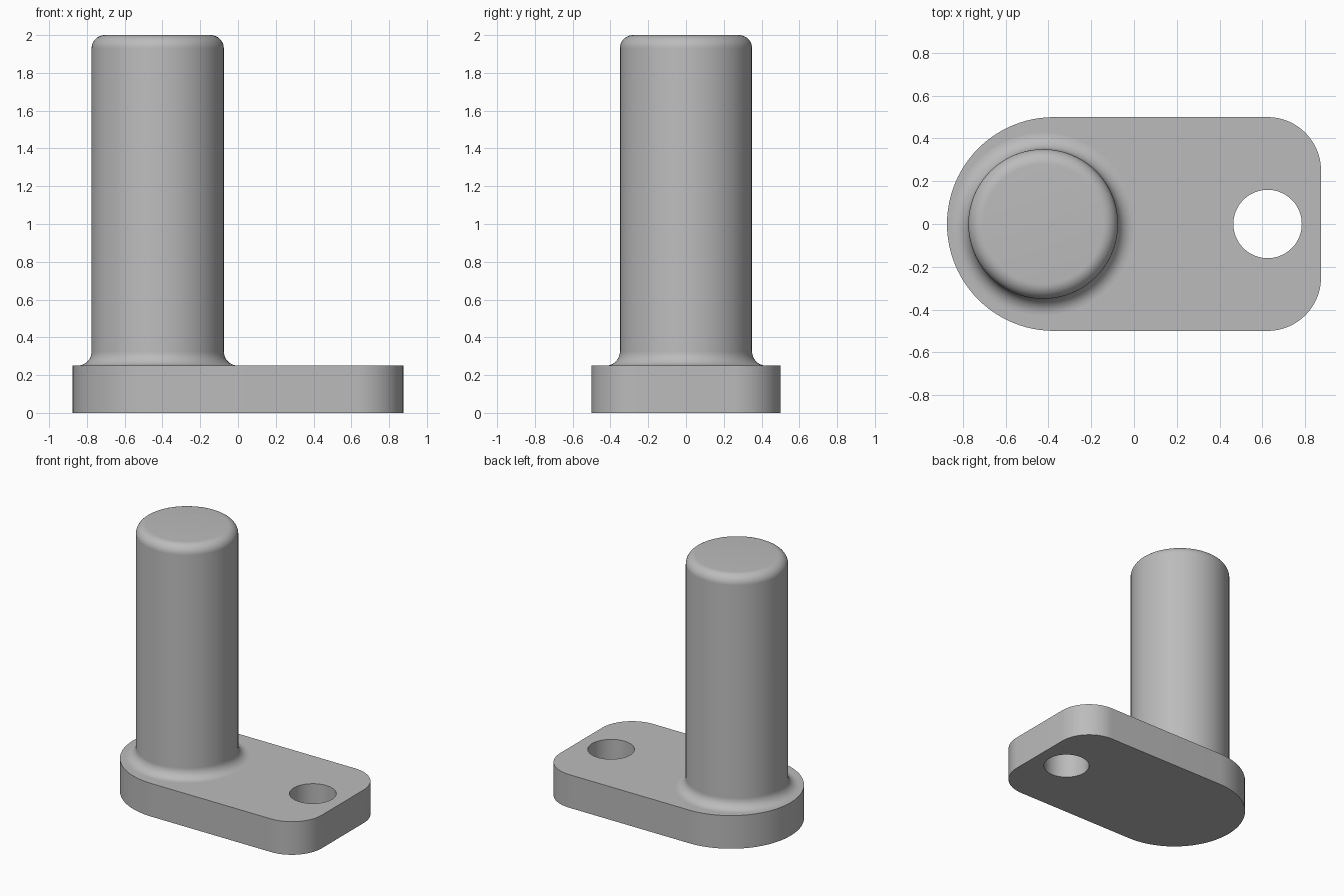
import bpy, bmesh
from math import sin, cos, pi, radians
from mathutils import Vector

cube = bpy.data.objects.get("Cube")
if cube:
    bpy.data.objects.remove(cube, do_unlink=True)

steel = bpy.data.materials.new("grey steel")
steel.use_nodes = True
GREY = (0.5, 0.5, 0.5, 1)
steel.diffuse_color = GREY
steel.node_tree.nodes["Principled BSDF"].inputs["Base Color"].default_value = GREY

PLATE_TOP = 0.25
PIN_X, PIN_R, PIN_TOP = -0.425, 0.35, 2.0
FILLET, ROUND = 0.075, 0.07


def arc(cx, cy, r, start, end, steps):
    """Points along an arc, angles in degrees."""
    angles = [radians(start + (end - start) * i / steps) for i in range(steps + 1)]
    return [(cx + r * cos(a), cy + r * sin(a)) for a in angles]


def finish(bm, name):
    """Turn the bmesh into a smooth-shaded object with sharp edges kept."""
    bmesh.ops.recalc_face_normals(bm, faces=bm.faces)
    mesh = bpy.data.meshes.new(name)
    bm.to_mesh(mesh)
    bm.free()
    mesh.materials.append(steel)
    obj = bpy.data.objects.new(name, mesh)
    bpy.context.collection.objects.link(obj)
    bpy.ops.object.select_all(action='DESELECT')
    obj.select_set(True)
    bpy.context.view_layer.objects.active = obj
    bpy.ops.object.shade_smooth_by_angle(angle=radians(30))
    return obj


# Base plate: half-round at one end, rounded corners and a hole at the other
bm = bmesh.new()
outline = (arc(-0.375, 0, 0.5, 90, 270, 48)
           + arc(0.625, -0.25, 0.25, -90, 0, 20)
           + arc(0.625, 0.25, 0.25, 0, 90, 20))
hole = arc(0.625, 0, 0.16, 0, 360, 48)[:-1]
for loop in (outline, hole):
    verts = [bm.verts.new((x, y, 0)) for x, y in loop]
    for a, b in zip(verts, verts[1:] + verts[:1]):
        bm.edges.new((a, b))
bmesh.ops.triangle_fill(bm, edges=bm.edges[:], use_beauty=True, normal=(0, 0, 1))
top = bmesh.ops.extrude_face_region(bm, geom=bm.faces[:], use_keep_orig=True)["geom"]
bmesh.ops.translate(bm, vec=(0, 0, PLATE_TOP),
                    verts=[v for v in top if isinstance(v, bmesh.types.BMVert)])
finish(bm, "base_plate")

# Pin: lathed profile with a fillet at the foot and a rounded top edge
bm = bmesh.new()
profile = ([(0, PLATE_TOP - 0.05), (PIN_R, PLATE_TOP - 0.05)]
           + arc(PIN_R + FILLET, PLATE_TOP + FILLET, FILLET, 270, 180, 10)
           + arc(PIN_R - ROUND, PIN_TOP - ROUND, ROUND, 0, 90, 10)
           + [(0, PIN_TOP)])
verts = [bm.verts.new((PIN_X + r, 0, z)) for r, z in profile]
edges = [bm.edges.new(pair) for pair in zip(verts, verts[1:])]
bmesh.ops.spin(bm, geom=verts + edges, cent=Vector((PIN_X, 0, 0)), axis=(0, 0, 1),
               angle=2 * pi, steps=80, use_merge=True)
bmesh.ops.remove_doubles(bm, verts=bm.verts[:], dist=0.0001)
finish(bm, "pin")
